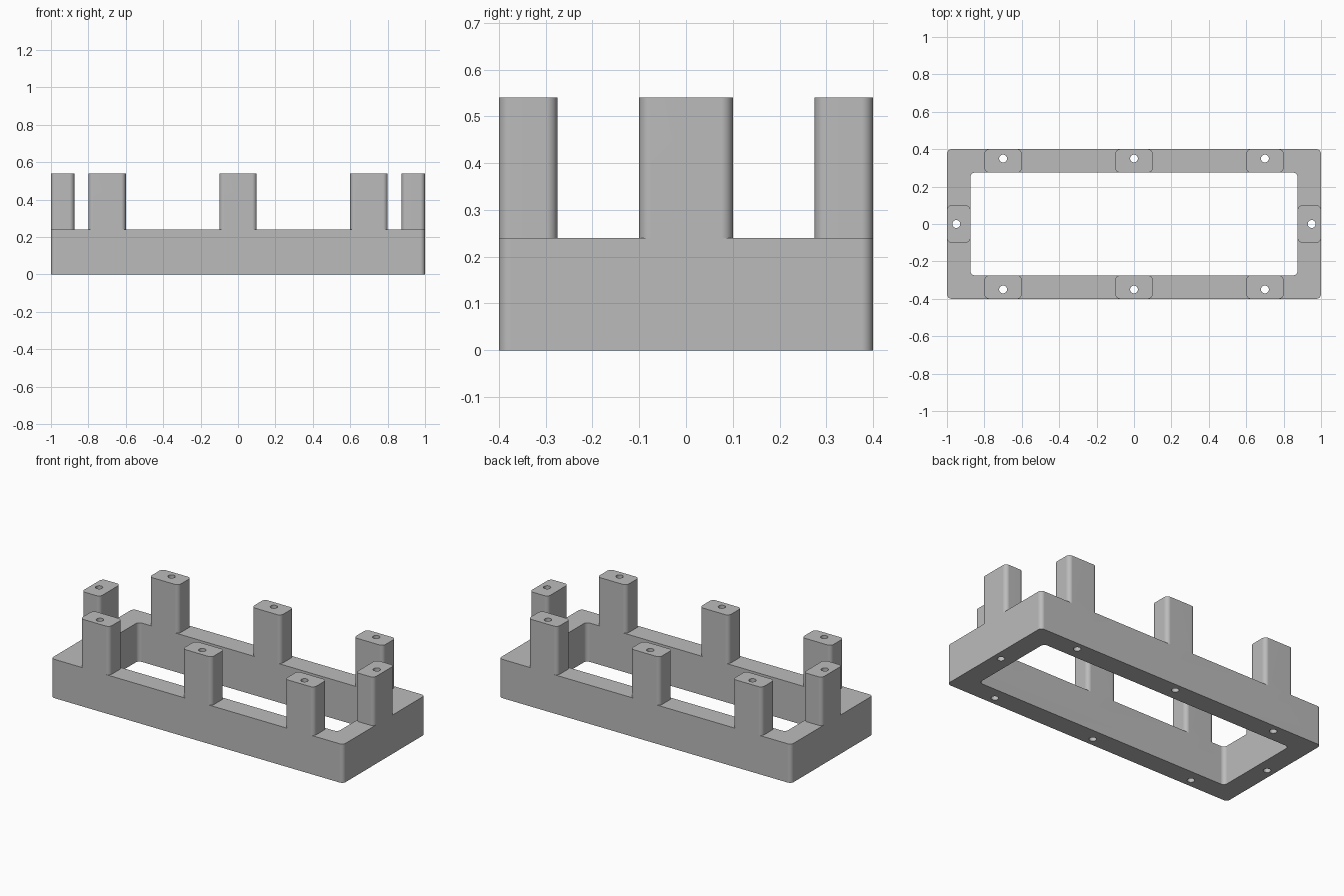
import bpy
import bmesh
import math

cube = bpy.data.objects.get("Cube")
if cube:
    bpy.data.objects.remove(cube, do_unlink=True)

HALF_X, HALF_Y, WALL = 1.0, 0.4, 0.125
BASE_H, TOTAL_H = 0.24, 0.54
CORNER, POST_HALF = 0.025, 0.1
HOLE_R, HOLE_INSET = 0.021, 0.05

grey = bpy.data.materials.new("plain grey")
grey.use_nodes = True
grey.diffuse_color = (0.5, 0.5, 0.5, 1)
grey.node_tree.nodes["Principled BSDF"].inputs["Base Color"].default_value = (0.5, 0.5, 0.5, 1)


def rounded_rect(x0, x1, y0, y1, r=CORNER, steps=8):
    """Counter-clockwise outline with rounded corners."""
    centres = [(x1 - r, y1 - r), (x0 + r, y1 - r), (x0 + r, y0 + r), (x1 - r, y0 + r)]
    points = []
    for quarter, (cx, cy) in enumerate(centres):
        for i in range(steps + 1):
            a = (quarter + i / steps) * math.pi / 2
            points.append((cx + r * math.cos(a), cy + r * math.sin(a)))
    return points


def circle(cx, cy, r, sides=24):
    turn = 2 * math.pi / sides
    return [(cx + r * math.cos(i * turn), cy + r * math.sin(i * turn)) for i in range(sides)]


def ring_of(bm, outline, z):
    return [bm.verts.new((x, y, z)) for x, y in outline]


def bridge(bm, a, b):
    for i in range(len(a)):
        j = (i + 1) % len(a)
        bm.faces.new((a[i], a[j], b[j], b[i]))


def add_prism(bm, outline, z0, z1):
    low, high = ring_of(bm, outline, z0), ring_of(bm, outline, z1)
    bridge(bm, low, high)
    bm.faces.new(low[::-1])
    bm.faces.new(high)


def make_object(name, bm):
    bmesh.ops.recalc_face_normals(bm, faces=bm.faces[:])
    mesh = bpy.data.meshes.new(name)
    bm.to_mesh(mesh)
    bm.free()
    mesh.materials.append(grey)
    obj = bpy.data.objects.new(name, mesh)
    bpy.context.collection.objects.link(obj)
    return obj


# Rectangular base frame
bm = bmesh.new()
outer = rounded_rect(-HALF_X, HALF_X, -HALF_Y, HALF_Y)
inner = rounded_rect(WALL - HALF_X, HALF_X - WALL, WALL - HALF_Y, HALF_Y - WALL)
loops = [ring_of(bm, outer, 0), ring_of(bm, outer, BASE_H),
         ring_of(bm, inner, BASE_H), ring_of(bm, inner, 0)]
for k in range(4):
    bridge(bm, loops[k], loops[(k + 1) % 4])
frame = make_object("post_frame", bm)

# Posts around the rim, each with a bolt hole running down through the frame
posts, holes = bmesh.new(), bmesh.new()
for side in (-1, 1):
    y0, y1 = sorted((side * HALF_Y, side * (HALF_Y - WALL)))
    for x in (-0.7, 0, 0.7):
        add_prism(posts, rounded_rect(x - POST_HALF, x + POST_HALF, y0, y1), BASE_H / 2, TOTAL_H)
        add_prism(holes, circle(x, side * (HALF_Y - HOLE_INSET), HOLE_R), -0.1, TOTAL_H + 0.1)
    x0, x1 = sorted((side * HALF_X, side * (HALF_X - WALL)))
    add_prism(posts, rounded_rect(x0, x1, -POST_HALF, POST_HALF), BASE_H / 2, TOTAL_H)
    add_prism(holes, circle(side * (HALF_X - HOLE_INSET), 0, HOLE_R), -0.1, TOTAL_H + 0.1)
rim_posts = make_object("rim_posts", posts)
hole_cutter = make_object("hole_cutter", holes)

# Merge the posts into the frame and drill the holes
bpy.ops.object.select_all(action='DESELECT')
frame.select_set(True)
bpy.context.view_layer.objects.active = frame
for tool, operation in ((rim_posts, 'UNION'), (hole_cutter, 'DIFFERENCE')):
    mod = frame.modifiers.new(operation.lower(), 'BOOLEAN')
    mod.operation, mod.solver, mod.object = operation, 'EXACT', tool
    bpy.ops.object.modifier_apply(modifier=mod.name)
    bpy.data.objects.remove(tool, do_unlink=True)

# Smooth rounded corners, crisp flat faces
bpy.ops.object.shade_smooth_by_angle(angle=math.radians(30))
weighted = frame.modifiers.new("flat_face_normals", 'WEIGHTED_NORMAL')
weighted.keep_sharp = True
